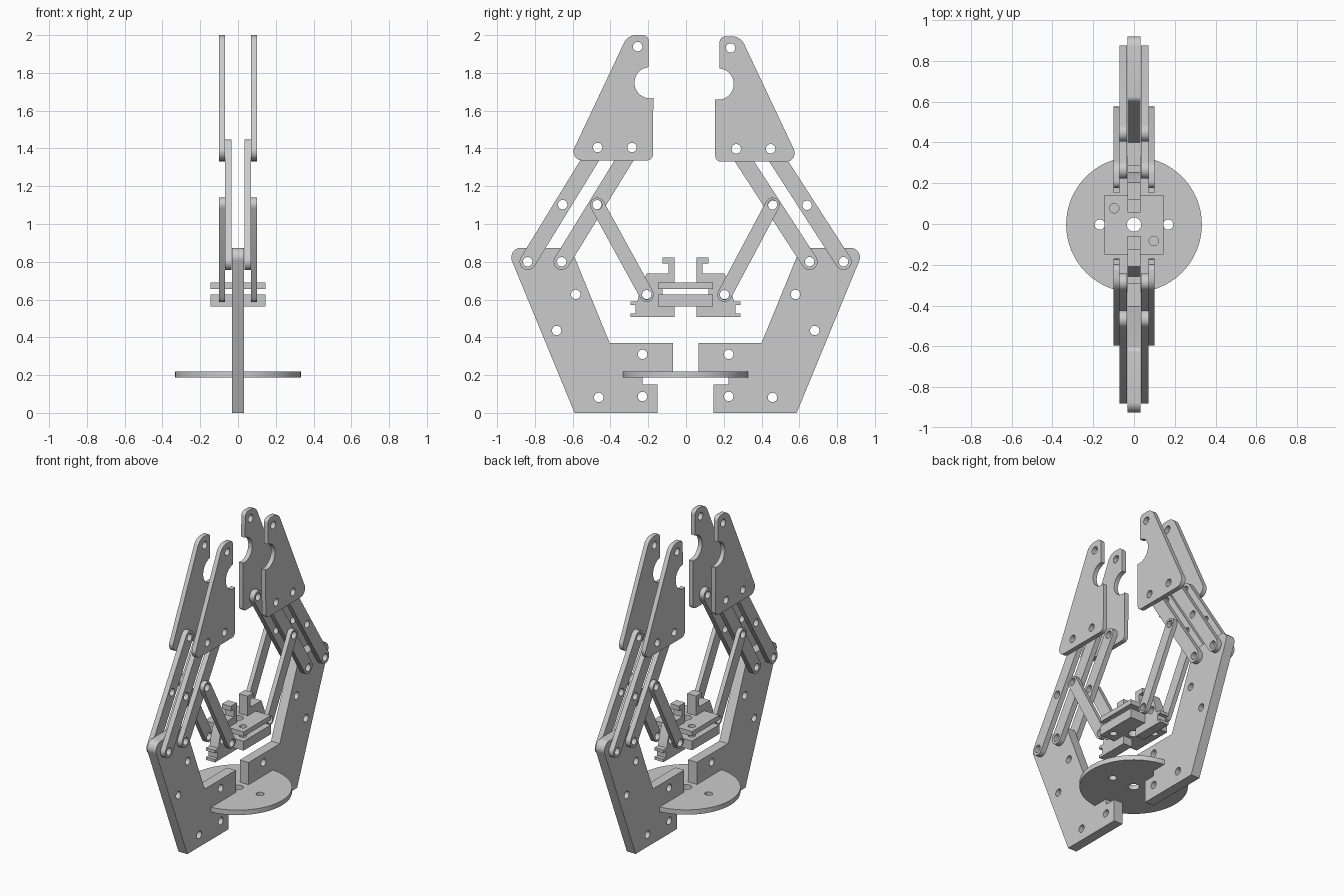
import bpy
import bmesh
from math import atan2, cos, degrees, radians, sin, tan
from mathutils import Vector

old = bpy.data.objects.get("Cube")
if old:
    bpy.data.objects.remove(old, do_unlink=True)

grey = bpy.data.materials.new("plain grey")
grey.use_nodes = True
GREY = (0.6, 0.6, 0.6, 1)
grey.diffuse_color = GREY
grey.node_tree.nodes["Principled BSDF"].inputs["Base Color"].default_value = GREY

HOLE = 0.025          # pivot and bolt hole radius
ARM = (-0.033, 0.033)  # x range of the middle layer


def arc(u, v, r, start, end, steps=12):
    angles = [radians(start + (end - start) * i / steps) for i in range(steps + 1)]
    return [(u + r * cos(a), v + r * sin(a)) for a in angles]


def circle(u, v, r):
    return arc(u, v, r, 0, 360, 24)[:-1]


def rounded(points):
    """Polygon whose points may carry a corner radius as third value."""
    out = []
    for i, point in enumerate(points):
        p = Vector(point[:2])
        r = point[2] if len(point) > 2 else 0
        if not r:
            out.append(tuple(p))
            continue
        a = (Vector(points[i - 1][:2]) - p).normalized()
        b = (Vector(points[(i + 1) % len(points)][:2]) - p).normalized()
        half = a.angle(b) / 2
        centre = p + (a + b).normalized() * r / sin(half)
        start = p + a * r / tan(half) - centre
        end = p + b * r / tan(half) - centre
        for k in range(7):
            spoke = start.lerp(end, k / 6).normalized() * r
            out.append(tuple(centre + spoke))
    return out


def plate(name, outline, holes, low, high, place):
    """Extrude a flat outline with holes between two levels; place maps to xyz."""
    bm = bmesh.new()
    for loop in [outline] + [circle(*h) for h in holes]:
        vs = [bm.verts.new(place(u, v, low)) for u, v in loop]
        for i, v in enumerate(vs):
            bm.edges.new((vs[i - 1], v))
    bmesh.ops.triangle_fill(bm, edges=bm.edges[:], use_beauty=True)
    region = bmesh.ops.extrude_face_region(bm, geom=bm.faces[:])
    shift = Vector(place(0, 0, high)) - Vector(place(0, 0, low))
    moved = [g for g in region["geom"] if isinstance(g, bmesh.types.BMVert)]
    bmesh.ops.translate(bm, vec=shift, verts=moved)
    bmesh.ops.recalc_face_normals(bm, faces=bm.faces[:])
    mesh = bpy.data.meshes.new(name)
    bm.to_mesh(mesh)
    bm.free()
    mesh.materials.append(grey)
    obj = bpy.data.objects.new(name, mesh)
    bpy.context.collection.objects.link(obj)
    bpy.ops.object.select_all(action="DESELECT")
    obj.select_set(True)
    bpy.context.view_layer.objects.active = obj
    bpy.ops.object.shade_smooth_by_angle(angle=radians(30))


def link_outline(a, b, r):
    """Bar with round ends from a to b."""
    turn = degrees(atan2(b[1] - a[1], b[0] - a[0])) + 90
    return arc(*a, r, turn, turn + 180) + arc(*b, r, turn + 180, turn + 360)


# Outlines are drawn in the y-z plane for the front half
arm_outline = rounded([
    (-0.59, 0), (-0.15, 0), (-0.15, 0.15), (-0.23, 0.15), (-0.23, 0.187),
    (-0.30, 0.187), (-0.30, 0.22), (-0.07, 0.22), (-0.07, 0.37), (-0.404, 0.37),
    (-0.61, 0.874, 0.03), (-0.950, 0.874, 0.05)])
arm_holes = [(-0.838, 0.80), (-0.658, 0.80), (-0.584, 0.627), (-0.685, 0.436),
             (-0.462, 0.082), (-0.23, 0.087), (-0.23, 0.31)]

finger_outline = rounded(
    [(-0.175, 1.337, 0.03), (-0.173, 1.667)]
    + arc(-0.19, 1.748, 0.083, 282, 95, 16)
    + [(-0.198, 2.0, 0.03), (-0.309, 2.0, 0.07), (-0.622, 1.337, 0.045)])
finger_holes = [(-0.256, 1.939), (-0.468, 1.405), (-0.286, 1.405)]

bracket_outline = [
    (-0.06, 0.823), (-0.124, 0.823), (-0.124, 0.79), (-0.092, 0.79),
    (-0.092, 0.738), (-0.208, 0.738), (-0.24, 0.665), (-0.257, 0.59),
    (-0.293, 0.59), (-0.293, 0.57), (-0.267, 0.57), (-0.267, 0.527),
    (-0.293, 0.527), (-0.293, 0.508), (-0.06, 0.508), (-0.06, 0.563),
    (-0.124, 0.59), (-0.124, 0.69), (-0.06, 0.69)]

for end, mirrored in (("front", False), ("back", True)):
    def place(u, v, x, m=mirrored):
        return (x, -u - 0.004 if m else u, v)

    # The back finger leans in slightly more
    dy, dz = (0.016, -0.007) if mirrored else (0, 0)

    plate(end + "_arm", arm_outline, [(*h, HOLE) for h in arm_holes], *ARM, place)
    plate(end + "_slider_bracket", bracket_outline,
          [(-0.208, 0.627, HOLE)], *ARM, place)

    elbow = (-0.47 + dy / 2, 1.102)
    bars = [("outer_link", (-0.838, 0.80), (-0.468 + dy, 1.405 + dz), 0.043),
            ("inner_link", (-0.658, 0.80), (-0.286 + dy, 1.405 + dz), 0.043),
            ("drive_link", elbow, (-0.208, 0.625), 0.038)]
    for side, s in (("left", 1), ("right", -1)):
        prefix = f"{end}_{side}_"
        for name, a, b, r in bars:
            holes = [(*a, HOLE), (*b, HOLE)]
            span = (0.07, 0.1)
            if name != "drive_link":
                mid = (Vector(a) + Vector(b)) / 2
                holes.append((*mid, HOLE))
                span = (0.035, 0.07)
            plate(prefix + name, link_outline(a, b, r), holes,
                  s * span[0], s * span[1], place)
        plate(prefix + "finger", [(u + dy, v + dz) for u, v in finger_outline],
              [(u + dy, v + dz, HOLE) for u, v in finger_holes],
              s * 0.07, s * 0.1, place)


def flat(u, v, z):
    return (u, v - 0.003, z)


# Horizontal parts: base disc and the two slider plates
plate("base_disc", arc(0, 0, 0.333, 0, 360, 64)[:-1],
      [(0, 0, 0.035), (-0.168, 0, HOLE), (0.168, 0, HOLE)], 0.187, 0.22, flat)
square = [(-0.146, -0.146), (0.146, -0.146), (0.146, 0.146), (-0.146, 0.146)]
slider_holes = [(0, 0, 0.035), (-0.097, 0.08, 0.023), (0.097, -0.08, 0.023)]
plate("slider_top_plate", square, slider_holes, 0.657, 0.69, flat)
plate("slider_bottom_plate", square, slider_holes, 0.563, 0.626, flat)
